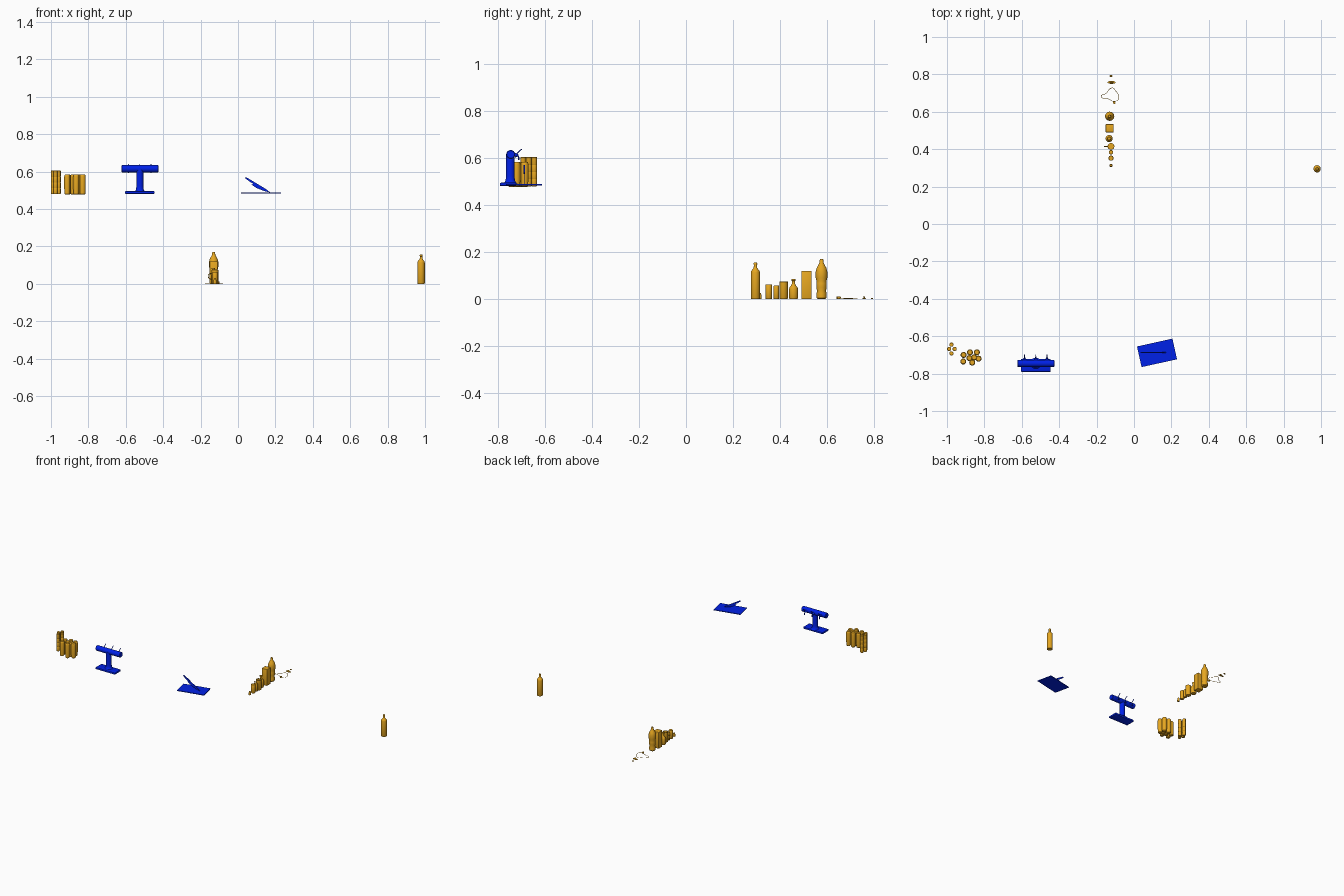
import bpy, bmesh
from math import sin, cos, pi, radians
from mathutils import Vector, Matrix

if "Cube" in bpy.data.objects:
    bpy.data.objects.remove(bpy.data.objects["Cube"])

def material(name, col):
    m = bpy.data.materials.new(name)
    m.diffuse_color = col
    m.use_nodes = True
    m.node_tree.nodes["Principled BSDF"].inputs["Base Color"].default_value = m.diffuse_color
    return m
AMBER = material("amber", (0.80, 0.39, 0.015, 1))
BLUE = material("blue", (0.0, 0.015, 0.8, 1))

def finish(name, bm, mat, smooth=True):
    bmesh.ops.recalc_face_normals(bm, faces=bm.faces)
    me = bpy.data.meshes.new(name)
    bm.to_mesh(me)
    bm.free()
    ob = bpy.data.objects.new(name, me)
    bpy.context.collection.objects.link(ob)
    me.materials.append(mat)
    if smooth:
        bpy.ops.object.select_all(action='DESELECT')
        ob.select_set(True)
        bpy.context.view_layer.objects.active = ob
        bpy.ops.object.shade_smooth_by_angle(angle=radians(35))
    return ob

def lathe(name, profile, loc, mat=AMBER, n=24, mtx=Matrix()):
    """Solid of revolution from (radius, height) pairs, capped at both ends."""
    bm = bmesh.new()
    rings = [[bm.verts.new(mtx @ Vector((r*cos(2*pi*i/n), r*sin(2*pi*i/n), z)) + Vector(loc))
              for i in range(n)] for r, z in profile]
    for a, b in zip(rings, rings[1:]):
        for i in range(n):
            bm.faces.new((a[i], a[(i+1) % n], b[(i+1) % n], b[i]))
    bm.faces.new(rings[0])
    bm.faces.new(rings[-1])
    return finish(name, bm, mat)

def box(name, loc, size, mat, bevel=0.0, rot=0.0):
    bm = bmesh.new()
    bmesh.ops.create_cube(bm, size=1)
    bmesh.ops.scale(bm, vec=size, verts=bm.verts)
    if bevel:
        bmesh.ops.bevel(bm, geom=bm.edges[:], offset=bevel, segments=2, affect='EDGES', profile=0.5)
    bmesh.ops.transform(bm, matrix=Matrix.Translation(loc) @ Matrix.Rotation(rot, 4, 'Z'), verts=bm.verts)
    return finish(name, bm, mat)

def tube(name, pts, r, mat, cyclic=False):
    cu = bpy.data.curves.new(name, 'CURVE')
    cu.dimensions = '3D'
    cu.bevel_depth, cu.bevel_resolution, cu.use_fill_caps = r, 2, True
    sp = cu.splines.new('BEZIER')
    sp.bezier_points.add(len(pts) - 1)
    for p, co in zip(sp.bezier_points, pts):
        p.co = co
        p.handle_left_type = p.handle_right_type = 'AUTO'
    sp.use_cyclic_u = cyclic
    ob = bpy.data.objects.new(name, cu)
    bpy.context.collection.objects.link(ob)
    cu.materials.append(mat)
    return ob

def prism(name, pts, y, depth, mat):
    bm = bmesh.new()
    f = bm.faces.new([bm.verts.new((x, y - depth/2, z)) for x, z in pts])
    ext = bmesh.ops.extrude_face_region(bm, geom=[f])
    bmesh.ops.translate(bm, vec=(0, depth, 0), verts=[v for v in ext['geom'] if isinstance(v, bmesh.types.BMVert)])
    return finish(name, bm, mat, False)

# slim ridged stacks of cups at the far left
slim = [(.010, 0), (.0115, .004)]
for z in (.032, .062, .092):
    slim += [(.0115, z - .002), (.0108, z), (.0115, z + .002)]
slim += [(.0115, .124), (.010, .126)]
for i, (x, y) in enumerate([(-.976, -.645), (-.9885, -.668), (-.959, -.668), (-.976, -.692)]):
    lathe(f"slim_stack_{i}", slim, (x, y, .479), n=16)

# group of tall tumblers
tumbler = [(.011, 0), (.0145, .004), (.016, .03), (.016, .096), (.0145, .104), (.012, .107)]
for i, (x, y) in enumerate([(-.911, -.700), (-.877, -.686), (-.840, -.686), (-.913, -.735), (-.880, -.717),
                            (-.855, -.713), (-.831, -.720), (-.865, -.741)]):
    lathe(f"tumbler_{i}", tumbler, (x, y, .477))

# blue tap tower: base, column, cross bar, three taps
cx = -.525
box("tap_base", (cx, -.756, .488), (.158, .070, .014), BLUE, .004)
lathe("tap_column", [(.032, 0), (.024, .005), (.0195, .014), (.0185, .03), (.0185, .125)], (cx, -.747, .492), BLUE)
lathe("tap_bar", [(.016, -.099), (.019, -.096), (.019, .096), (.016, .099)], (cx, -.745, .615), BLUE,
      mtx=Matrix.Rotation(pi/2, 4, 'Y'))
for i in range(3):
    x = cx + (i - 1)*.06
    lathe(f"tap_collar_{i}", [(.010, 0), (.008, .006), (.003, .014)], (x, -.727, .612), BLUE, 12,
          Matrix.Rotation(-pi/2, 4, 'X'))
    tube(f"tap_lever_{i}", [(x, -.726, .613), (x, -.698, .638)], .0022, BLUE)
    tube(f"tap_spout_{i}", [(x, -.726, .614), (x, -.714, .608), (x, -.710, .592)], .003, BLUE)

# cutting board with a leaning knife
box("cutting_board", (.123, -.689, .486), (.194, .113, .005), BLUE, 0, radians(12.5))
prism("knife_handle", [(.036, .566), (.043, .570), (.094, .540), (.088, .531), (.066, .543)], -.687, .007, BLUE)
prism("knife_blade", [(.094, .540), (.150, .506), (.174, .487), (.140, .496), (.098, .512), (.072, .530)], -.687, .003, BLUE)

# single bottle on the right
lathe("lone_bottle", [(.018, 0), (.0195, .003), (.0195, .114), (.018, .120), (.012, .127), (.0075, .133), (.0065, .147),
      (.008, .148), (.008, .152), (.006, .156)], (.979, .295, 0))

# row of containers
X = -.123
lathe("small_cap", [(.008, 0), (.009, .003), (.007, .02), (.005, .027)], (X, .313, 0), n=16)
lathe("short_can", [(.012, 0), (.014, .003), (.014, .06), (.012, .063)], (X, .352, 0))
lathe("narrow_jar", [(.010, 0), (.012, .003), (.012, .055), (.010, .058)], (X, .384, 0))
lathe("mug", [(.016, 0), (.018, .003), (.018, .074), (.015, .075), (.015, .006)], (X, .415, 0))
tube("mug_handle", [(X-.016, .415, .055), (X-.033, .415, .051), (X-.033, .415, .030), (X-.016, .415, .022)], .002, AMBER)
lathe("squat_bottle", [(.017, 0), (.019, .004), (.019, .044), (.016, .052), (.009, .06), (.007, .066), (.007, .078),
      (.009, .079), (.009, .085)], (-.133, .457, 0))
box("carton", (-.13, .512, .06), (.043, .043, .12), AMBER, .002)
lathe("large_bottle", [(.016, 0), (.021, .006), (.021, .025), (.019, .036), (.022, .05), (.022, .068), (.021, .077),
      (.0245, .09), (.0245, .118), (.021, .132), (.014, .145), (.0085, .156), (.008, .166), (.006, .171)], (-.13, .576, 0))

# loose cord and small lids at the end of the row
tube("loose_cord", [(-.176, .682, .003), (-.15, .698, .003), (-.116, .728, .003), (-.100, .715, .003), (-.083, .668, .003),
     (-.105, .656, .004), (-.14, .670, .003)], .0012, AMBER, True)
box("cord_plug", (-.106, .649, .006), (.011, .016, .010), AMBER, .002, .5)
lathe("oval_lid", [(.020, 0), (.021, .002), (.010, .005), (.004, .013)], (-.12, .757, 0),
      mtx=Matrix.Diagonal((1, .38, 1, 1)))
lathe("small_lid", [(.008, 0), (.009, .002), (.007, .004)], (X, .791, 0), mtx=Matrix.Diagonal((1, .55, 1, 1)), n=16)
